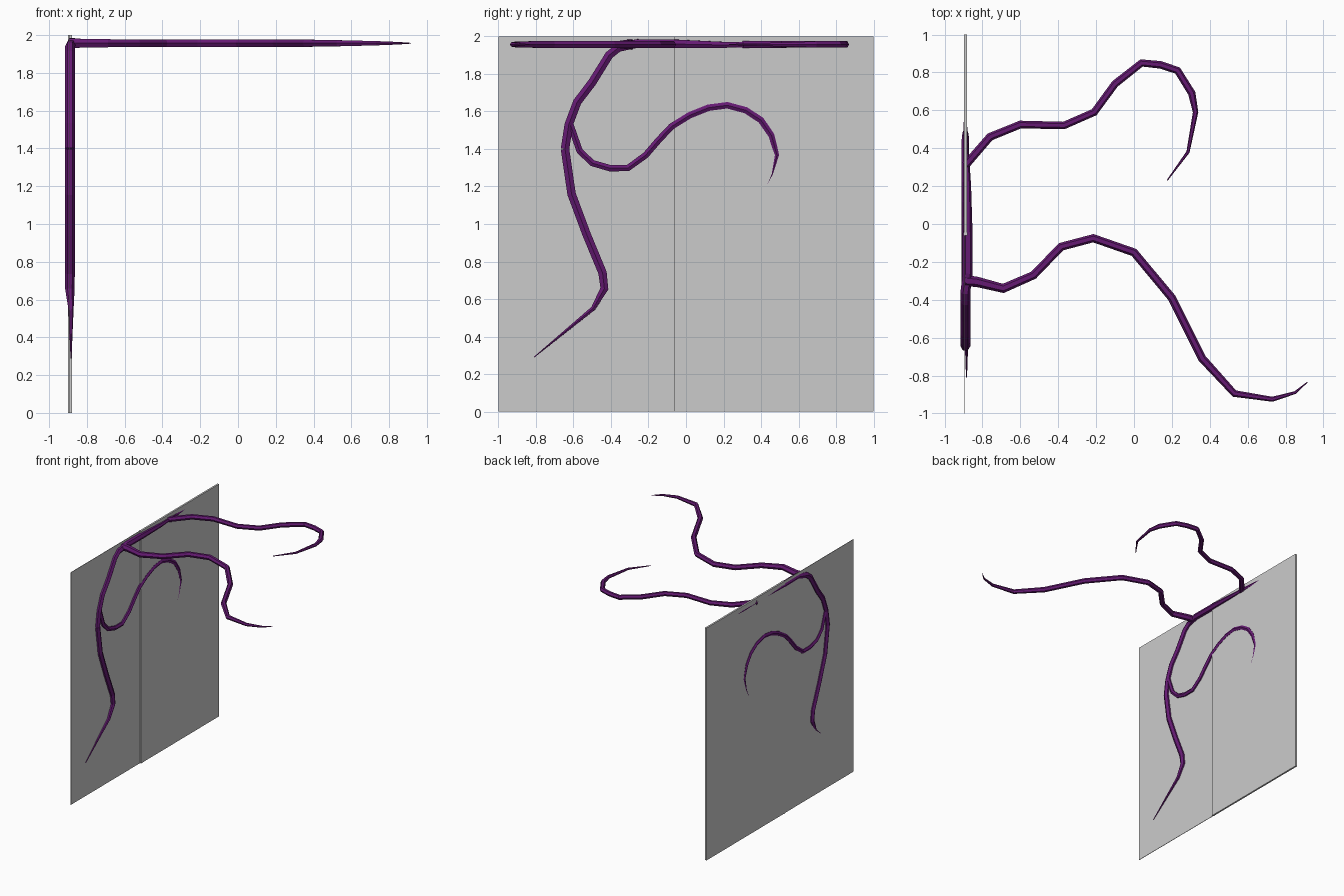
import bpy

def material(name, color):
    m = bpy.data.materials.new(name)
    m.diffuse_color = color
    return m

purple = material("purple_vine", (0.13, 0.01, 0.17, 1))

def box(name, lo, hi):
    bpy.ops.mesh.primitive_cube_add(size=1, location=[(a + b) / 2 for a, b in zip(lo, hi)])
    o = bpy.context.object
    o.name = name
    o.scale = [b - a for a, b in zip(lo, hi)]
    return o

def vine(name, pts, thick, tip, taper_from=0.6, start=1.0):
    """Six-sided tube along pts, thinning toward its last point."""
    cu = bpy.data.curves.new(name, 'CURVE')
    cu.dimensions = '3D'
    cu.bevel_depth = thick
    cu.bevel_resolution = 1
    cu.use_fill_caps = True
    s = cu.splines.new('POLY')
    s.points.add(len(pts) - 1)
    s.use_smooth = False
    for i, (p, c) in enumerate(zip(s.points, pts)):
        t = i / (len(pts) - 1)
        k = max(0, (t - taper_from) / (1 - taper_from))
        p.co = (*c, 1)
        p.radius = (1 + (start - 1) * max(0, 1 - 4 * t)) * (1 - k) + tip * k
    o = bpy.data.objects.new(name, cu)
    bpy.context.collection.objects.link(o)
    cu.materials.append(purple)
    return o

WX, TZ = -0.89, 1.957

# wall: thin sheet, thicker sheet and the strip at their seam
box("thin_panel", (-0.895, -1, 0), (-0.891, -0.05, 2))
box("thick_panel", (-0.897, -0.05, 0), (-0.882, 1, 2))
box("seam_strip", (-0.899, -0.06, 0), (-0.880, -0.045, 2))

# main stem embedded in the wall, split at its middle so both ends taper
mid = (-0.645, 1.40)
lower = [mid, (-0.61, 1.16), (-0.53, 0.945), (-0.445, 0.74), (-0.435, 0.655),
         (-0.495, 0.55), (-0.81, 0.29)]
upper = [mid, (-0.625, 1.53), (-0.58, 1.65), (-0.50, 1.755), (-0.41, 1.90), (-0.36, 1.94),
         (-0.26, 1.962), (-0.05, 1.96), (0.2, 1.955), (0.5, 1.957), (0.67, 1.957)]
vine("main_stem_lower", [(WX + 0.006 * (i > 4), *p) for i, p in enumerate(lower)], 0.026, 0.1, 0.65)
vine("main_stem_upper", [(WX + (0.012 if 5 < i < 9 else 0), *p) for i, p in enumerate(upper)], 0.026, 0.1, 0.7)

# curling side shoot on the wall
shoot = [(-0.62, 1.54), (-0.567, 1.39), (-0.5, 1.325), (-0.407, 1.298), (-0.31, 1.298),
         (-0.215, 1.367), (-0.146, 1.447), (-0.077, 1.52), (0.02, 1.58), (0.12, 1.62),
         (0.22, 1.633), (0.32, 1.606), (0.40, 1.553), (0.455, 1.473), (0.485, 1.367),
         (0.46, 1.266), (0.39, 1.117)]
vine("side_shoot", [(WX, *p) for p in shoot], 0.02, 0.25, 0.8)

# two tendrils reaching out horizontally from the top
inner = [(-0.89, 0.31), (-0.76, 0.46), (-0.6, 0.525), (-0.37, 0.52), (-0.21, 0.59), (-0.10, 0.74),
         (0.04, 0.85), (0.14, 0.84), (0.23, 0.81), (0.305, 0.69), (0.325, 0.59), (0.285, 0.38),
         (0.175, 0.23)]
outer = [(-0.89, -0.30), (-0.83, -0.305), (-0.69, -0.34), (-0.53, -0.27), (-0.385, -0.12),
         (-0.215, -0.075), (0.0, -0.15), (0.20, -0.39), (0.36, -0.71), (0.53, -0.895),
         (0.73, -0.925), (0.85, -0.89), (0.915, -0.835)]
vine("rear_tendril", [(*p, TZ) for p in inner], 0.02, 0.15, 0.75, 1.1)
vine("front_tendril", [(*p, TZ) for p in outer], 0.022, 0.1, 0.7, 1.35)
